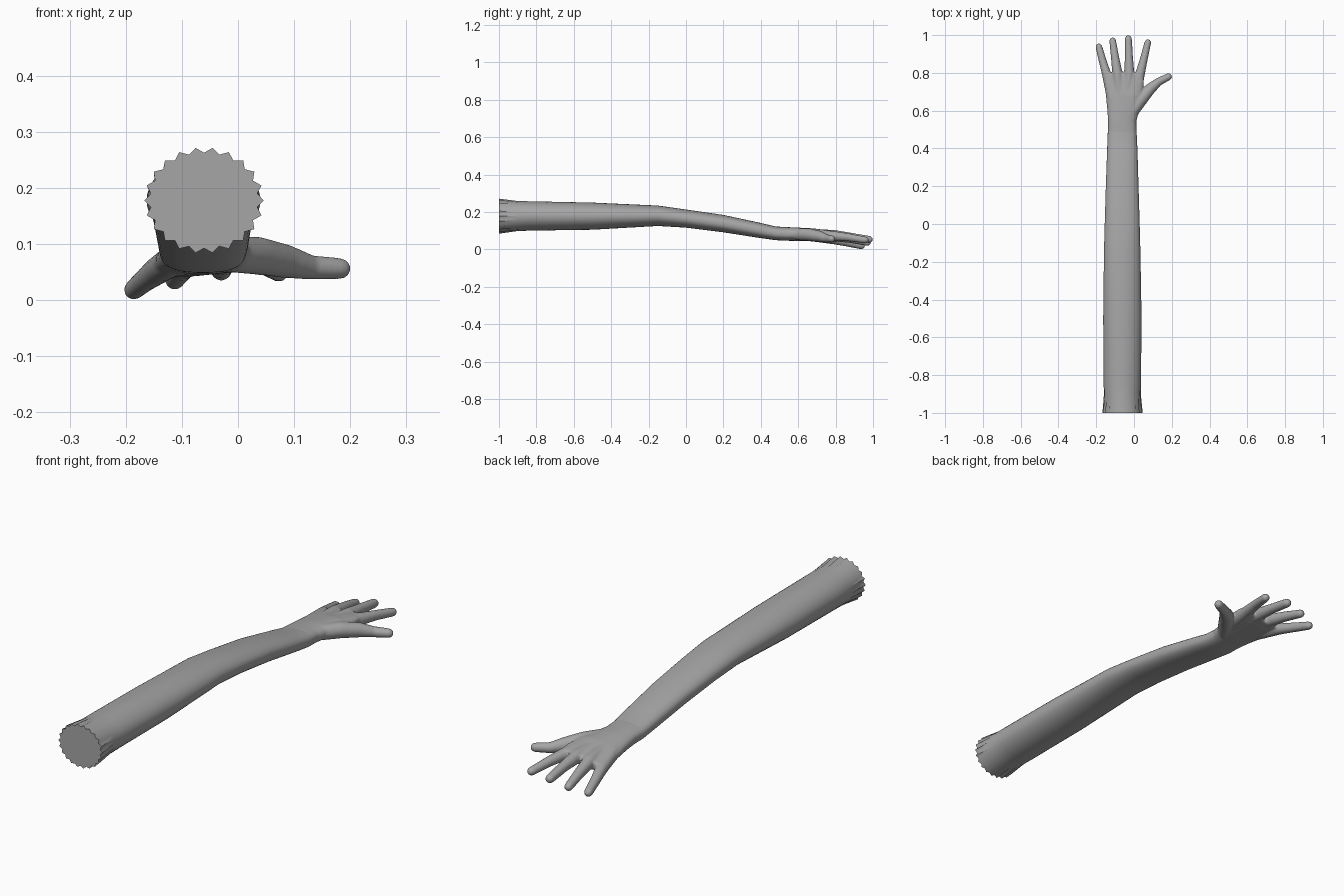
import bpy, bmesh, math
from mathutils import Vector

if "Cube" in bpy.data.objects:
    bpy.data.objects.remove(bpy.data.objects["Cube"])

skin = bpy.data.materials.new("skin_grey")
skin.diffuse_color = (0.38, 0.38, 0.38, 1)
skin.use_nodes = True
skin.node_tree.nodes["Principled BSDF"].inputs["Base Color"].default_value = skin.diffuse_color


def finish(bm, name, angle=60):
    bmesh.ops.recalc_face_normals(bm, faces=bm.faces)
    me = bpy.data.meshes.new(name)
    bm.to_mesh(me)
    bm.free()
    me.materials.append(skin)
    ob = bpy.data.objects.new(name, me)
    bpy.context.collection.objects.link(ob)
    bpy.ops.object.select_all(action='DESELECT')
    ob.select_set(True)
    bpy.context.view_layer.objects.active = ob
    bpy.ops.object.shade_smooth_by_angle(angle=math.radians(angle))
    return ob


def loft(bm, rings):
    """Skin a list of closed point rings and close both ends with fans."""
    vs = [[bm.verts.new(p) for p in ring] for ring in rings]
    n = len(vs[0])
    for a, b in zip(vs, vs[1:]):
        for i in range(n):
            j = (i + 1) % n
            bm.faces.new((a[i], a[j], b[j], b[i]))
    for ring in (vs[0], vs[-1]):
        c = bm.verts.new(sum((v.co for v in ring), Vector()) / n)
        for i in range(n):
            bm.faces.new((ring[i], ring[(i + 1) % n], c))


def section(y, x0, x1, z0, z1, power=2.0, pleat=0.0, tilt=0.0, n=44):
    """Superellipse across y; pleat pulls every other point inward."""
    pts = []
    for i in range(n):
        t = math.tau * i / n
        c, s = math.cos(t), math.sin(t)
        k = 1 - pleat * (i % 2)
        px = math.copysign(abs(c) ** (2 / power), c) * (x1 - x0) / 2 * k
        pz = math.copysign(abs(s) ** (2 / power), s) * (z1 - z0) / 2 * k
        pts.append(Vector(((x0 + x1) / 2 + px, y, (z0 + z1) / 2 + pz + tilt * px)))
    return pts


def digit(bm, path, n=16):
    """Round tapered tube with a domed tip; path holds (x, y, z, radius)."""
    pts = [Vector(p[:3]) for p in path]
    rad = [p[3] for p in path]
    d = (pts[-1] - pts[-2]).normalized()
    tip, r = pts[-1], rad[-1]
    for a in (30, 55, 75, 86):
        a = math.radians(a)
        pts.append(tip + d * r * math.sin(a))
        rad.append(r * math.cos(a))
    rings = []
    for i, p in enumerate(pts):
        t = (pts[min(i + 1, len(pts) - 1)] - pts[max(i - 1, 0)]).normalized()
        u = t.cross(Vector((0, 0, 1))).normalized()
        w = u.cross(t)
        rings.append([p + (u * math.cos(a) + w * math.sin(a)) * rad[i]
                      for a in (math.tau * k / n for k in range(n))])
    loft(bm, rings)


# Arm: pleated shoulder end, bent elbow, narrow wrist
arm = bmesh.new()
loft(arm, [section(*s) for s in (
    (-1.00, -0.167, 0.046, 0.083, 0.272, 2.0, 0.10),
    (-0.90, -0.159, 0.036, 0.097, 0.259, 2.0, 0.02),
    (-0.84, -0.161, 0.037, 0.100, 0.257, 2.0),
    (-0.50, -0.163, 0.040, 0.105, 0.250, 2.0),
    (-0.15, -0.159, 0.034, 0.125, 0.234, 2.1),
    (0.00, -0.155, 0.030, 0.116, 0.213, 2.2),
    (0.20, -0.149, 0.024, 0.091, 0.184, 2.3),
    (0.40, -0.142, 0.018, 0.060, 0.141, 2.4),
    (0.48, -0.139, 0.014, 0.049, 0.122, 2.5),
    (0.54, -0.136, 0.011, 0.047, 0.118, 2.5),
)])
finish(arm, "arm")

# Hand: palm and digits merged into one smooth skin
hand = bmesh.new()
loft(hand, [section(*s) for s in (
    (0.48, -0.139, 0.014, 0.049, 0.122, 2.5),
    (0.54, -0.137, 0.012, 0.046, 0.119, 2.5),
    (0.60, -0.141, 0.026, 0.045, 0.116, 2.4, 0, 0.04),
    (0.68, -0.149, 0.045, 0.045, 0.110, 2.4, 0, 0.10),
    (0.75, -0.157, 0.052, 0.045, 0.099, 2.5, 0, 0.12),
    (0.80, -0.160, 0.050, 0.048, 0.090, 2.5, 0, 0.12),
)])
digits = (
    # little finger
    ((-0.115, 0.66, 0.072, 0.028), (-0.144, 0.79, 0.052, 0.025),
     (-0.165, 0.86, 0.036, 0.021), (-0.186, 0.938, 0.018, 0.018)),
    # ring finger
    ((-0.075, 0.66, 0.080, 0.028), (-0.087, 0.79, 0.071, 0.028),
     (-0.100, 0.88, 0.056, 0.022), (-0.113, 0.970, 0.036, 0.018)),
    # middle finger
    ((-0.035, 0.66, 0.082, 0.028), (-0.025, 0.79, 0.076, 0.028),
     (-0.027, 0.88, 0.067, 0.022), (-0.030, 0.980, 0.053, 0.019)),
    # index finger
    ((0.005, 0.66, 0.080, 0.028), (0.031, 0.79, 0.072, 0.026),
     (0.051, 0.87, 0.064, 0.021), (0.073, 0.960, 0.050, 0.018)),
    # thumb
    ((-0.025, 0.57, 0.082, 0.032), (0.035, 0.655, 0.079, 0.034),
     (0.085, 0.715, 0.069, 0.030), (0.130, 0.753, 0.058, 0.022),
     (0.182, 0.779, 0.056, 0.019)),
)
for path in digits:
    digit(hand, path)
ob = finish(hand, "hand")
remesh = ob.modifiers.new("merge", 'REMESH')
remesh.mode = 'VOXEL'
remesh.voxel_size = 0.005
remesh.use_smooth_shade = True
smooth = ob.modifiers.new("soften", 'SMOOTH')
smooth.factor = 0.5
smooth.iterations = 5
